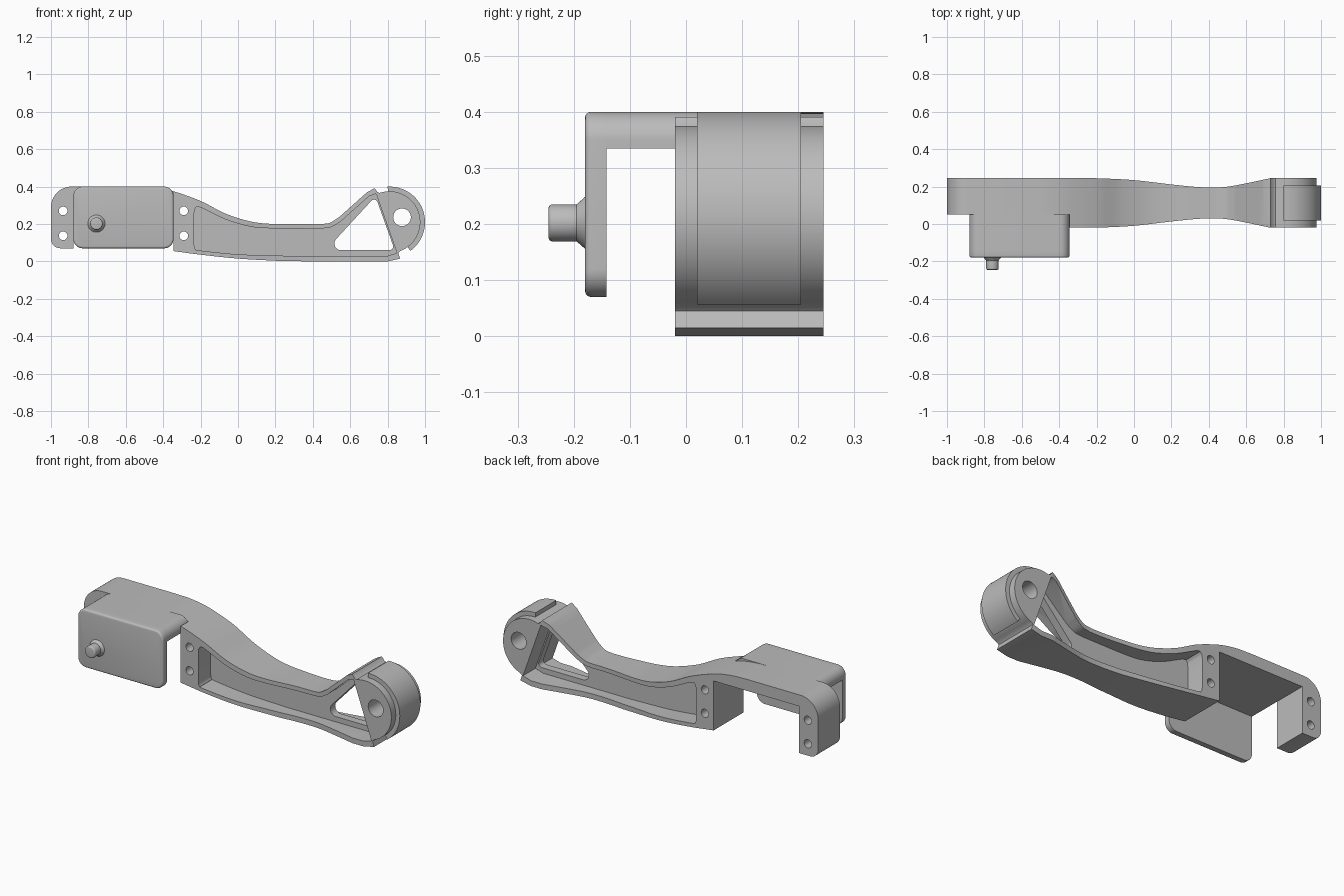
import bpy, bmesh, math
from mathutils import Vector

if "Cube" in bpy.data.objects:
    bpy.data.objects.remove(bpy.data.objects["Cube"])

grey = bpy.data.materials.new("satin_grey")
grey.use_nodes = True
colour = (0.5, 0.5, 0.5, 1)
grey.diffuse_color = colour
grey.node_tree.nodes["Principled BSDF"].inputs["Base Color"].default_value = colour


def prism(name, outline, low, high, axis="Y"):
    """Extrude a closed outline (x,z along Y, or x,y along Z)."""
    bm = bmesh.new()
    place = (lambda a, b: (a, low, b)) if axis == "Y" else (lambda a, b: (a, b, low))
    face = bm.faces.new([bm.verts.new(place(a, b)) for a, b in outline])
    move = Vector((0, high - low, 0)) if axis == "Y" else Vector((0, 0, high - low))
    new = bmesh.ops.extrude_face_region(bm, geom=[face])["geom"]
    bmesh.ops.translate(bm, vec=move, verts=[v for v in new if isinstance(v, bmesh.types.BMVert)])
    bmesh.ops.recalc_face_normals(bm, faces=bm.faces)
    mesh = bpy.data.meshes.new(name)
    bm.to_mesh(mesh)
    bm.free()
    mesh.materials.append(grey)
    obj = bpy.data.objects.new(name, mesh)
    bpy.context.collection.objects.link(obj)
    return obj


def arc(cx, cy, r, start, end, steps=12):
    angles = [math.radians(start + (end - start) * i / steps) for i in range(steps + 1)]
    return [(cx + r * math.cos(a), cy + r * math.sin(a)) for a in angles]


def circle(cx, cy, r):
    return arc(cx, cy, r, 0, 352.5, 47)


def flow(points, steps=6):
    """Smooth curve through the points."""
    p = [Vector(q) for q in points]
    p = [2 * p[0] - p[1]] + p + [2 * p[-1] - p[-2]]
    out = []
    for a, b, c, d in zip(p, p[1:], p[2:], p[3:]):
        for i in range(steps):
            t = i / steps
            out.append(tuple(0.5 * (2 * b + (c - a) * t + (2 * a - 5 * b + 4 * c - d) * t**2
                                    + (3 * b - a - 3 * c + d) * t**3)))
    return out + [tuple(p[-2])]


def rounded(corners, steps=8):
    """Polygon with each corner (x, y, radius) rounded."""
    out = []
    for i, (x, y, r) in enumerate(corners):
        c = Vector((x, y))
        u = (Vector(corners[i - 1][:2]) - c).normalized()
        v = (Vector(corners[(i + 1) % len(corners)][:2]) - c).normalized()
        if r == 0:
            out.append((x, y))
            continue
        half = u.angle(v) / 2
        a, b = c + u * r / math.tan(half), c + v * r / math.tan(half)
        centre = c + (u + v).normalized() * r / math.sin(half)
        for k in range(steps + 1):
            ray = (a - centre).lerp(b - centre, k / steps).normalized()
            out.append(tuple(centre + ray * r))
    return out


def combine(obj, other, operation):
    mod = obj.modifiers.new("cut", "BOOLEAN")
    mod.operation, mod.object, mod.solver = operation, other, "EXACT"
    bpy.context.view_layer.objects.active = obj
    bpy.ops.object.modifier_apply(modifier=mod.name)
    bpy.data.objects.remove(other)


def finish(obj, bevel=0):
    bpy.ops.object.select_all(action="DESELECT")
    obj.select_set(True)
    bpy.context.view_layer.objects.active = obj
    if bevel:
        mod = obj.modifiers.new("edge", "BEVEL")
        mod.width, mod.segments, mod.limit_method = bevel, 4, "ANGLE"
        mod.angle_limit = math.radians(50)
        bpy.ops.object.modifier_apply(modifier=mod.name)
    bpy.ops.object.shade_smooth_by_angle(angle=math.radians(30))


LEFT, RIGHT = -0.88, -0.345      # opening of the bracket
FRONT, BACK, MID = -0.02, 0.245, 0.1125
HUB = (0.81, 0.21)

# Arm: side silhouette with bracket opening and hub
top = flow([(-0.55, 0.4), (-0.45, 0.395), (-0.345, 0.375), (-0.2, 0.323), (-0.07, 0.257),
            (0.06, 0.215), (0.17, 0.201), (0.3, 0.2)])
knee = flow([(0.44, 0.2), (0.49, 0.206), (0.54, 0.236)])
silhouette = (arc(-0.89, 0.29, 0.11, 180, 90) + top + knee
              + [(0.69, 0.37), (0.73, 0.391), (0.745, 0.371)]
              + arc(*HUB, 0.165, 109, -70, 32)
              + [(0.857, 0.045), (0.867, 0.015), (0.8, 0)]
              + flow([(0.25, 0.001), (0, 0.015), (-0.2, 0.036), (RIGHT, 0.055)])
              + [(RIGHT, 0.335), (LEFT, 0.335), (LEFT, 0.07)]
              + arc(-0.95, 0.12, 0.05, 270, 180, 6))
arm = prism("arm", silhouette, -0.4, 0.5)

# Plan outline with a slim waist
half_width = flow([(-0.3, 0.1325), (-0.18, 0.1315), (0, 0.122), (0.2, 0.099), (0.33, 0.086),
                   (0.42, 0.0825), (0.5, 0.087), (0.6, 0.105), (0.73, 0.1325)])
waist = half_width + [(1.1, 0.1325)]
plan = ([(-1.1, 0.05), (RIGHT, 0.05), (RIGHT, FRONT)] + [(x, MID - w) for x, w in waist]
        + [(x, MID + w) for x, w in reversed(waist)] + [(-1.1, BACK)])
combine(arm, prism("plan_cutter", plan, -0.2, 0.7, "Z"), "INTERSECT")

# Pockets on both faces, leaving a thin web
pocket = (flow([(-0.235, 0.255), (-0.228, 0.283), (-0.2, 0.288), (-0.07, 0.226), (0.06, 0.187),
                (0.17, 0.177), (0.3, 0.176)])
          + flow([(0.45, 0.176), (0.5, 0.184), (0.55, 0.214)])
          + [(0.7, 0.348), (0.738, 0.362), (0.85, 0.045), (0.8, 0.03)]
          + flow([(0.25, 0.03), (0, 0.038), (-0.2, 0.058), (-0.228, 0.066), (-0.235, 0.09)]))
for low, high in ((-0.5, MID - 0.022), (MID + 0.022, 0.6)):
    combine(arm, prism("pocket_cutter", pocket, low, high), "DIFFERENCE")

# Window, hub bore and bolt holes
window = rounded([(0.47, 0.06, 0.035), (0.838, 0.06, 0.02), (0.735, 0.348, 0.02)])
holes = [window, circle(0.877, 0.236, 0.047)]
holes += [circle(x, z, 0.023) for x in (-0.935, -0.29) for z in (0.137, 0.27)]
for outline in holes:
    combine(arm, prism("hole_cutter", outline, -0.5, 0.6), "DIFFERENCE")
finish(arm)

# Raised band around the hub
band = prism("hub_band", arc(*HUB, 0.19, 93, -54, 32) + arc(*HUB, 0.14, -54, 93, 32), 0.02, 0.205)
finish(band)

# Shelf and front plate
shelf = prism("shelf", rounded([(LEFT, 0.335, 0), (RIGHT, 0.335, 0), (RIGHT, 0.4, 0.05),
                                (LEFT, 0.4, 0.05)]), -0.142, 0.05)
finish(shelf)
plate = prism("front_plate", rounded([(LEFT, 0.07, 0.05), (RIGHT, 0.07, 0.05), (RIGHT, 0.4, 0.05),
                                      (LEFT, 0.4, 0.05)]), -0.18, -0.142)
bm = bmesh.new()
bm.from_mesh(plate.data)
rim = [e for e in bm.edges if all(v.co.y < -0.17 for v in e.verts)]
bmesh.ops.bevel(bm, geom=rim, offset=0.011, segments=4, profile=0.5, affect="EDGES")
bm.to_mesh(plate.data)
bm.free()
finish(plate)

# Knob with a flared foot
knob = prism("knob", circle(-0.757, 0.202, 0.033), -0.245, -0.17)
finish(knob, 0.007)
bpy.ops.mesh.primitive_cone_add(vertices=48, radius1=0.047, radius2=0.033, depth=0.016,
                                location=(-0.757, -0.187, 0.202), rotation=(math.pi / 2, 0, 0))
foot = bpy.context.object
foot.name = "knob_foot"
foot.data.materials.append(grey)
finish(foot)
